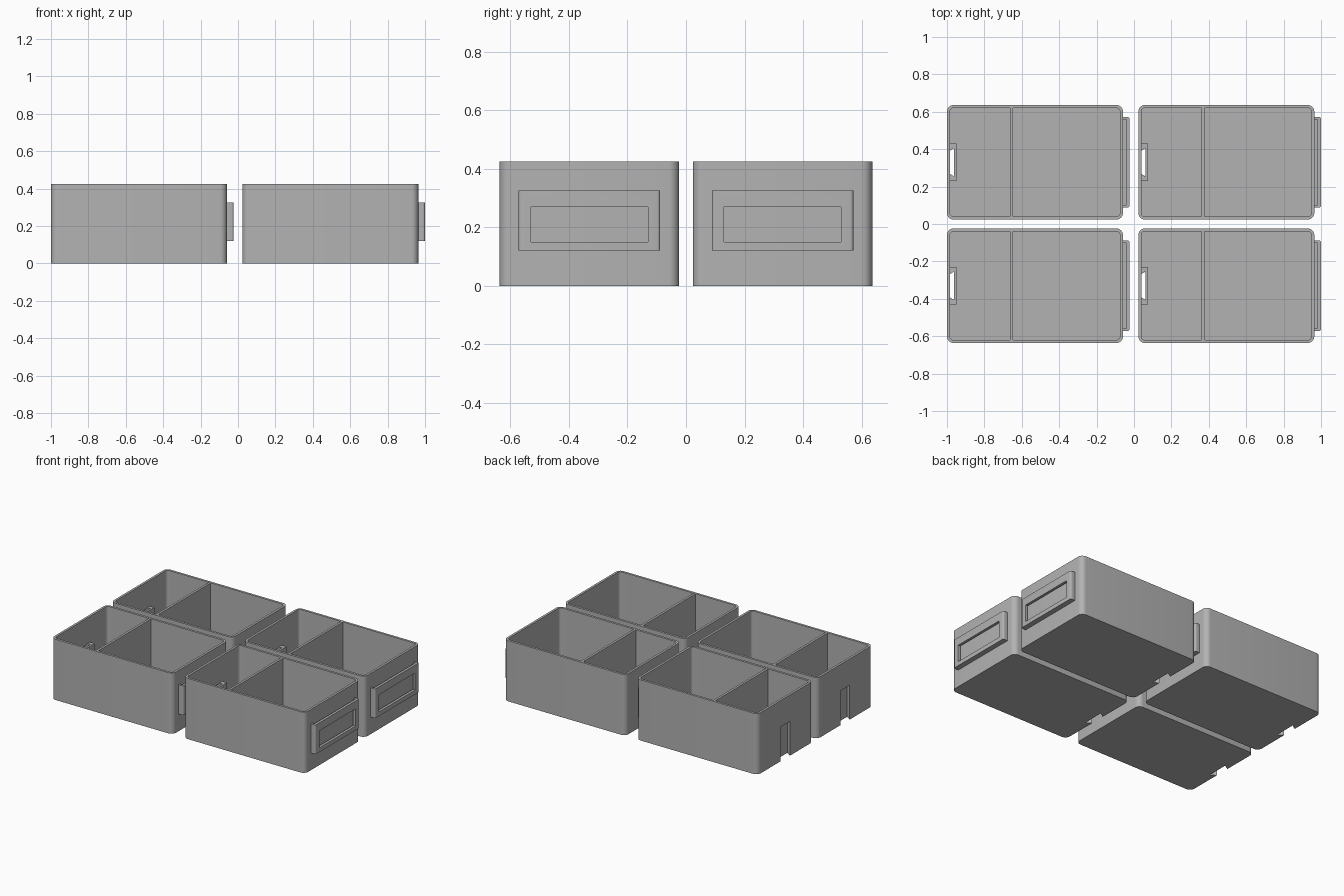
import bpy, bmesh, math

if "Cube" in bpy.data.objects:
    bpy.data.objects.remove(bpy.data.objects["Cube"])

grey = bpy.data.materials.new("plain grey")
grey.diffuse_color = (0.45, 0.45, 0.45, 1)
grey.use_nodes = True
grey.node_tree.nodes["Principled BSDF"].inputs["Base Color"].default_value = grey.diffuse_color

L, W, H, T = 0.941, 0.613, 0.425, 0.016   # bin length, width, height, wall


def rounded(x0, x1, y0, y1, r, seg=8):
    """Rounded rectangle outline, counter-clockwise."""
    pts = []
    for cx, cy, a in ((x1 - r, y1 - r, 0), (x0 + r, y1 - r, 90),
                      (x0 + r, y0 + r, 180), (x1 - r, y0 + r, 270)):
        for i in range(seg + 1):
            t = math.radians(a + 90 * i / seg)
            pts.append((cx + r * math.cos(t), cy + r * math.sin(t)))
    return pts


def rect(x0, x1, y0, y1):
    return [(x0, y0), (x1, y0), (x1, y1), (x0, y1)]


def prism(name, pts, z0, z1):
    """Solid made by extruding an outline upwards."""
    bm = bmesh.new()
    face = bm.faces.new([bm.verts.new((x, y, z0)) for x, y in pts])
    ext = bmesh.ops.extrude_face_region(bm, geom=[face])
    for v in ext["geom"]:
        if isinstance(v, bmesh.types.BMVert):
            v.co.z = z1
    bmesh.ops.recalc_face_normals(bm, faces=bm.faces)
    me = bpy.data.meshes.new(name)
    bm.to_mesh(me)
    bm.free()
    me.materials.append(grey)
    ob = bpy.data.objects.new(name, me)
    bpy.context.collection.objects.link(ob)
    return ob


def combine(ob, other, op):
    """Apply a boolean and discard the helper."""
    mod = ob.modifiers.new(op, 'BOOLEAN')
    mod.operation, mod.object, mod.solver = op, other, 'EXACT'
    bpy.context.view_layer.objects.active = ob
    bpy.ops.object.modifier_apply(modifier=mod.name)
    bpy.data.objects.remove(other)


# Bin shell: x runs from 0 (slot end) to L (label end), centred on y
hw = W / 2
shell = prism("bin_shell", rounded(0, L, -hw, hw, 0.036), 0, H)
combine(shell, prism("cavity", rounded(T, L - T, -hw + T, hw - T, 0.02), T, H + 0.1),
        'DIFFERENCE')
# Divider wall
combine(shell, prism("divider", rect(0.338, 0.354, -hw + T / 2, hw - T / 2), T / 2, H - 0.001),
        'UNION')
# Socket housing inside the end wall, with a dovetail slot open below
combine(shell, prism("socket", rect(T / 2, 0.052, -0.1, 0.1), T / 2, 0.245), 'UNION')
dovetail = [(-0.004, -0.049), (0.038, -0.076), (0.038, 0.076), (-0.004, 0.049)]
combine(shell, prism("slot", dovetail, -0.1, 0.24), 'DIFFERENCE')
inner = [(T, -0.062), (0.038, -0.076), (0.038, 0.076), (T, 0.062)]
combine(shell, prism("slot_top", inner, 0.2, 0.3), 'DIFFERENCE')

# Label holder: open-topped pocket with a window in its front lip
holder = prism("label_holder", rounded(L - 0.012, L + 0.036, -0.242, 0.242, 0.011, 4), 0.12, 0.325)
combine(holder, prism("pocket", rect(L, L + 0.018, -0.228, 0.228), 0.135, 0.4), 'DIFFERENCE')
combine(holder, prism("window", rect(L, L + 0.1, -0.2, 0.2), 0.15, 0.269), 'DIFFERENCE')

# Smooth the rounded corners, keep the rest crisp
for ob in (shell, holder):
    bpy.ops.object.select_all(action='DESELECT')
    ob.select_set(True)
    bpy.context.view_layer.objects.active = ob
    bpy.ops.object.shade_smooth_by_angle(angle=math.radians(30))

# Two by two arrangement
first = True
for x in (-1.0, 0.023):
    for y in (-0.33, 0.33):
        for part in (shell, holder):
            ob = part if first else part.copy()
            if not first:
                bpy.context.collection.objects.link(ob)
            ob.location = (x, y, 0)
        first = False
